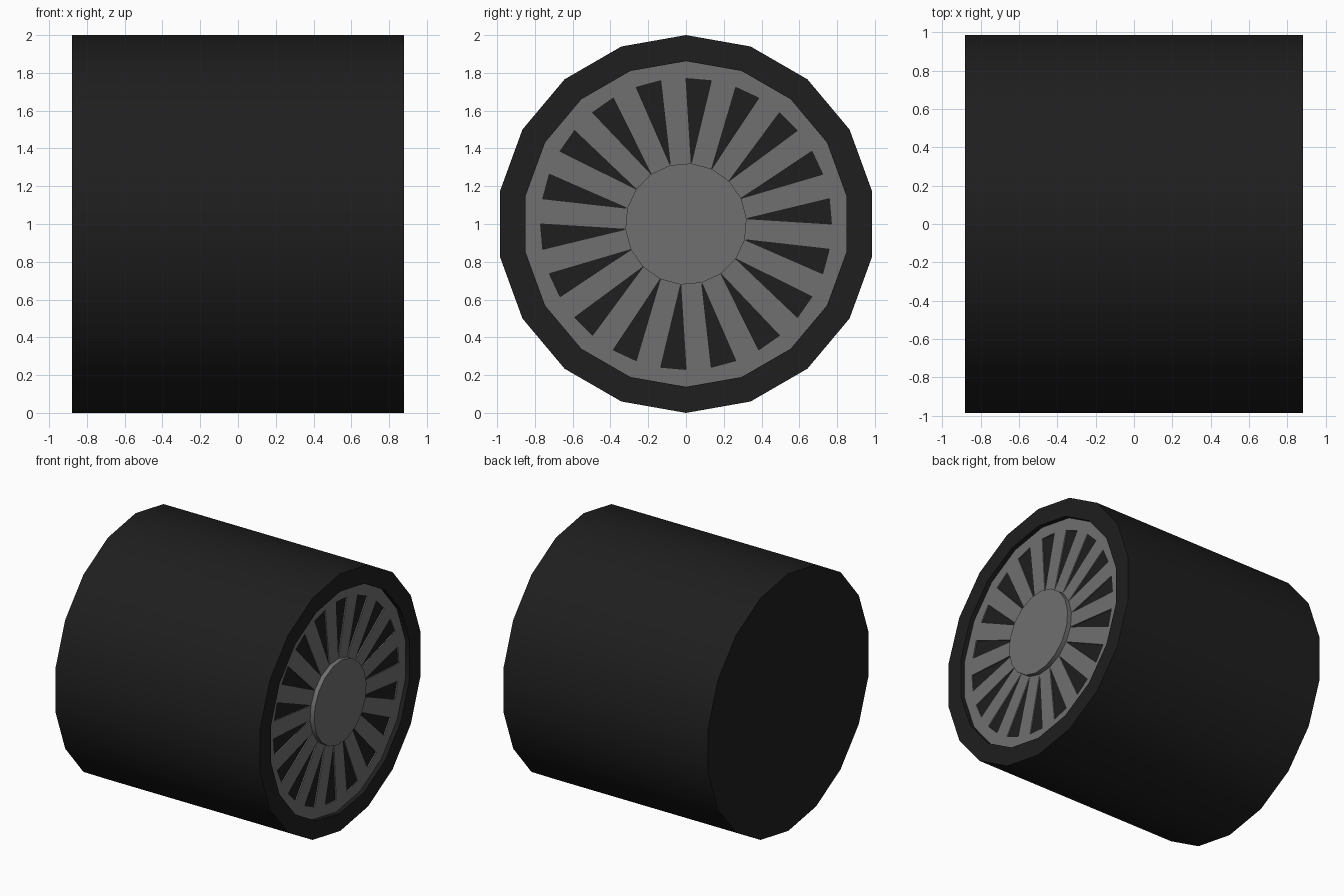
import bpy, bmesh, math

if "Cube" in bpy.data.objects:
    bpy.data.objects.remove(bpy.data.objects["Cube"])

N = 18                 # sides of the wheel
STEP = 360 / N
HALF_WIDTH = 0.88
RIM_R = 0.862          # inside of tyre lip
SLOT_R = 0.77          # outer end of the slots
HUB_R = 0.322
FLOOR_X, RIM_X, HUB_X = 0.835, 0.845, 0.88


def material(name, value):
    m = bpy.data.materials.new(name)
    m.diffuse_color = (value, value, value, 1)
    m.use_nodes = True
    m.node_tree.nodes["Principled BSDF"].inputs["Base Color"].default_value = m.diffuse_color
    return m


def polar(x, r, deg):
    a = math.radians(deg)
    return (x, r * math.sin(a), 1 + r * math.cos(a))


def finish(bm, name, mat):
    bmesh.ops.recalc_face_normals(bm, faces=bm.faces)
    me = bpy.data.meshes.new(name)
    bm.to_mesh(me)
    bm.free()
    me.materials.append(mat)
    ob = bpy.data.objects.new(name, me)
    bpy.context.collection.objects.link(ob)
    bpy.ops.object.select_all(action='DESELECT')
    ob.select_set(True)
    bpy.context.view_layer.objects.active = ob
    bpy.ops.object.shade_smooth_by_angle(angle=math.radians(30))
    return ob


def turned(name, profile, mat, offset=0):
    """Revolve (x, radius) points around the axle and cap both ends."""
    bm = bmesh.new()
    rings = [[bm.verts.new(polar(x, r, offset + i * STEP)) for i in range(N)]
             for x, r in profile]
    for a, b in zip(rings, rings[1:]):
        for i in range(N):
            j = (i + 1) % N
            bm.faces.new((a[i], a[j], b[j], b[i]))
    bm.faces.new(rings[0])
    bm.faces.new(rings[-1])
    return finish(bm, name, mat)


rubber = material("black_rubber", 0.013)
metal = material("grey_metal", 0.16)

# Wide tyre with a closed back and a shallow recess on the outer side
turned("tyre", [(-HALF_WIDTH, 1), (HALF_WIDTH, 1), (HALF_WIDTH, RIM_R),
                (FLOOR_X, RIM_R)], rubber)

# Round hub cap
turned("hub_cap", [(FLOOR_X, HUB_R), (HUB_X, HUB_R)], metal, offset=5)

# Rim ring with tapered slots between the spokes
bm = bmesh.new()
rim = [bm.verts.new(polar(RIM_X, RIM_R, i * STEP)) for i in range(N)]
slot = [bm.verts.new(polar(RIM_X, SLOT_R, i * STEP / 2)) for i in range(2 * N)]
root = [bm.verts.new(polar(RIM_X, HUB_R, i * STEP + 5)) for i in range(N)]
for i in range(N):
    j = (i + 1) % N
    bm.faces.new((rim[i], rim[j], slot[2 * j], slot[2 * i + 1], slot[2 * i]))
    bm.faces.new((slot[2 * i + 1], slot[2 * j], root[j], root[i]))
# Give the plate its thickness, back to the recess floor
ext = bmesh.ops.extrude_face_region(bm, geom=bm.faces[:], use_keep_orig=True)
for v in ext["geom"]:
    if isinstance(v, bmesh.types.BMVert):
        v.co.x = FLOOR_X + 0.001
finish(bm, "spoked_rim", metal)
